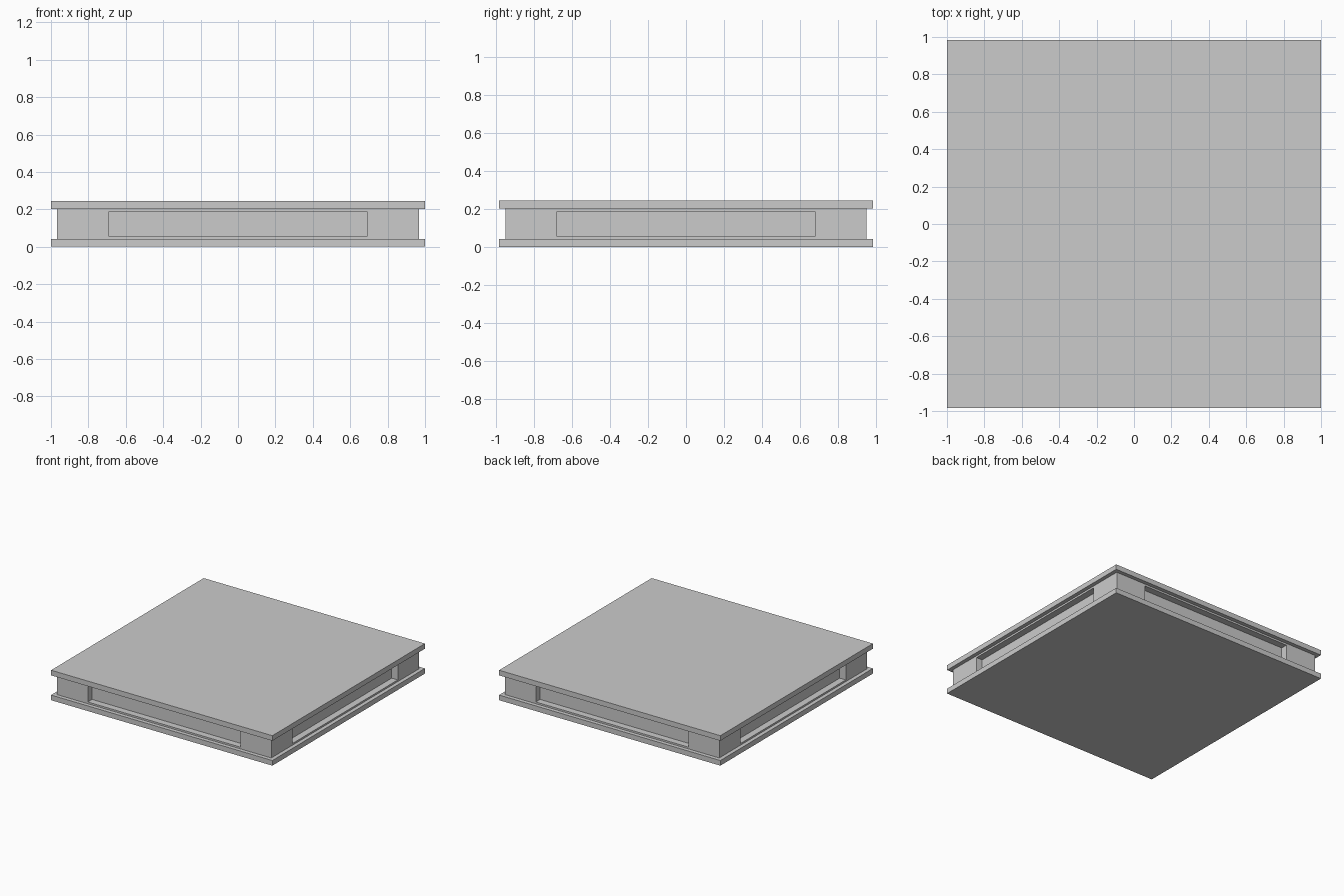
import bpy, bmesh
from mathutils import Vector

if "Cube" in bpy.data.objects:
    bpy.data.objects.remove(bpy.data.objects["Cube"])

HX, HY = 1.0, 0.985            # plate half sizes
CX, CY = 0.968, 0.953          # core half sizes
Z_LOW, Z_HIGH, Z_TOP = 0.042, 0.203, 0.245
WIN_X, WIN_Y = 0.69, 0.68      # half widths of the recessed panels
WIN_Z0, WIN_Z1, DEPTH = 0.056, 0.188, 0.055


def box_bmesh(hx, hy, z0, z1):
    bm = bmesh.new()
    bmesh.ops.create_cube(bm, size=2)
    for v in bm.verts:
        v.co = Vector((v.co.x * hx, v.co.y * hy, z1 if v.co.z > 0 else z0))
    bm.normal_update()
    return bm


def finish(bm, name):
    mesh = bpy.data.meshes.new(name)
    bm.to_mesh(mesh)
    bm.free()
    obj = bpy.data.objects.new(name, mesh)
    bpy.context.collection.objects.link(obj)
    return obj


# Overhanging plates
finish(box_bmesh(HX, HY, 0, Z_LOW), "bottom_plate")
finish(box_bmesh(HX, HY, Z_HIGH, Z_TOP), "top_plate")

# Core with one long recessed panel on each side
core = box_bmesh(CX, CY, Z_LOW, Z_HIGH)
z_mid = (Z_LOW + Z_HIGH) / 2
for face in [f for f in core.faces if abs(f.normal.z) < 0.5]:
    normal = face.normal.copy()
    bmesh.ops.inset_individual(core, faces=[face], thickness=0.01)
    for v in face.verts:
        v.co.z = WIN_Z1 if v.co.z > z_mid else WIN_Z0
        if abs(normal.x) > 0.5:
            v.co.y = WIN_Y if v.co.y > 0 else -WIN_Y
        else:
            v.co.x = WIN_X if v.co.x > 0 else -WIN_X
    # Second ring becomes the jambs, pushed straight inward
    bmesh.ops.inset_individual(core, faces=[face], thickness=0.0, depth=-DEPTH)
finish(core, "recessed_core")
